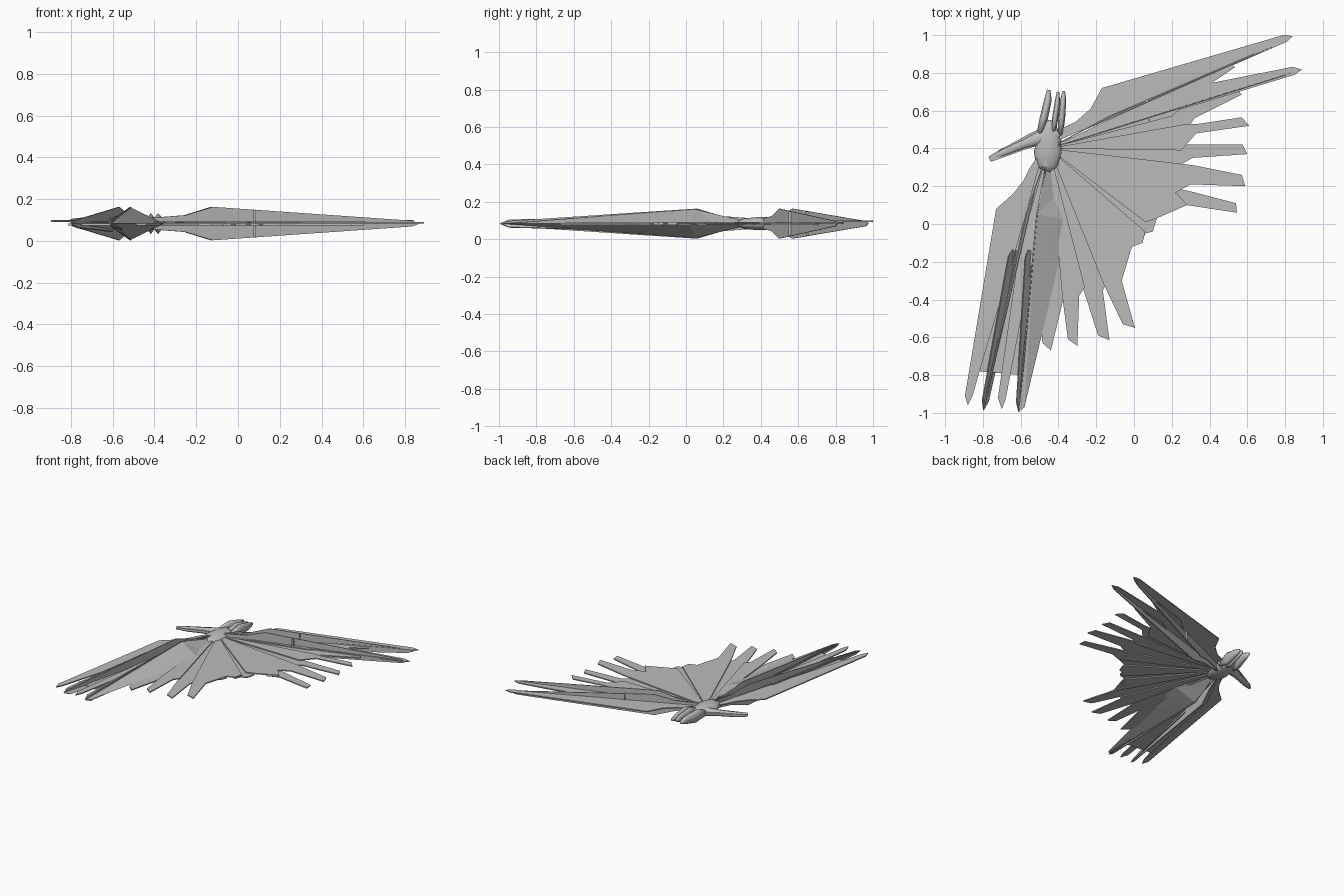
import bpy, bmesh, math
from mathutils import Vector

C = 0.083                      # mid height of the whole model
HUB = Vector((-0.45, 0.40))
grey = bpy.data.materials.new("grey")
grey.diffuse_color = (0.5, 0.5, 0.5, 1)


def finish(name, bm, smooth=False):
    bmesh.ops.recalc_face_normals(bm, faces=bm.faces)
    me = bpy.data.meshes.new(name)
    bm.to_mesh(me)
    bm.free()
    me.materials.append(grey)
    ob = bpy.data.objects.new(name, me)
    bpy.context.collection.objects.link(ob)
    if smooth:
        for p in me.polygons:
            p.use_smooth = True
    return ob


def solid(name, outline, offset):
    """Extrude a 3D outline by an offset vector, centred on the outline."""
    bm = bmesh.new()
    d = Vector(offset)
    f = bm.faces.new([bm.verts.new(Vector(p) - d / 2) for p in outline])
    r = bmesh.ops.extrude_face_region(bm, geom=[f])
    bmesh.ops.translate(bm, vec=d, verts=[v for v in r["geom"] if isinstance(v, bmesh.types.BMVert)])
    return finish(name, bm)


def plate(name, pts, z=C, t=0.008):
    return solid(name, [(x, y, z) for x, y in pts], (0, 0, t))


def fin(name, peak, tip, h=0.08):
    """Upright feather blade: narrow at the hub, widest at the elbow, pointed at the tip."""
    s, p, t = HUB, Vector(peak), Vector(tip)
    side = (t - p).normalized()
    near = t - side * 0.04
    prof = [(s, 0.025), (s.lerp(p, 0.6), 0.04), (p, h), (near, 0.014)]
    out = [(q.x, q.y, C + w) for q, w in prof] + [(t.x, t.y, C)]
    out += [(q.x, q.y, C - w) for q, w in reversed(prof)]
    return solid(name, out, (-side.y * 0.006, side.x * 0.006, 0))


def rolled_blade(name, root, tip, w0, w1, roll):
    """Long feather tilted about its own axis."""
    a, b = Vector((*root, C)), Vector((*tip, C))
    d = (b - a).normalized()
    flat = Vector((-d.y, d.x, 0))
    across = flat * math.cos(roll) - Vector((0, 0, math.sin(roll)))
    n = d.cross(across)
    e = b - d * 0.05
    pts = [a - across * w0 * 0.6, a + d * 0.04 - across * w0, e - across * w1, b,
           e + across * w1, a + d * 0.04 + across * w0, a + across * w0 * 0.6]
    return solid(name, pts, n * 0.006)


def tube(name, stations, sides=10):
    """Rounded limb through (x, y, half width, half height) stations."""
    bm = bmesh.new()
    d = (Vector(stations[-1][:2]) - Vector(stations[0][:2])).normalized()
    rings = []
    for x, y, w, h in stations:
        rings.append([bm.verts.new((x - d.y * w * math.cos(a), y + d.x * w * math.cos(a), C + h * math.sin(a)))
                      for a in (2 * math.pi * i / sides for i in range(sides))])
    for r, q in zip(rings, rings[1:]):
        for i in range(sides):
            j = (i + 1) % sides
            bm.faces.new((r[i], r[j], q[j], q[i]))
    bm.faces.new(rings[0])
    bm.faces.new(rings[-1])
    return finish(name, bm, True)


# fan feathers: notch, tip corner, tip corner, notch
fan = [
    [(-0.50, -0.40), (-0.485, -0.63), (-0.44, -0.67), (-0.37, -0.38)],
    [(-0.38, -0.38), (-0.35, -0.61), (-0.30, -0.645), (-0.29, -0.38), (-0.26, -0.335)],
    [(-0.27, -0.34), (-0.19, -0.59), (-0.13, -0.615), (-0.165, -0.35), (-0.15, -0.32)],
    [(-0.16, -0.32), (-0.06, -0.53), (0.005, -0.55), (-0.065, -0.30), (-0.02, -0.15)],
    [(-0.07, -0.27), (-0.08, -0.19), (-0.03, -0.17), (-0.01, -0.12)],
    [(-0.03, -0.17), (-0.01, -0.12), (0.045, -0.10), (0.06, -0.04)],
    [(0.04, -0.10), (0.06, -0.05), (0.10, -0.04), (0.12, 0.03)],
    [(0.06, 0.01), (0.12, 0.03), (0.28, 0.10), (0.23, 0.16)],
    [(0.20, 0.07), (0.28, 0.10), (0.545, 0.06), (0.54, 0.11), (0.31, 0.17), (0.22, 0.19)],
    [(0.21, 0.16), (0.30, 0.21), (0.59, 0.20), (0.57, 0.26), (0.32, 0.31), (0.24, 0.32)],
    [(0.24, 0.31), (0.31, 0.35), (0.60, 0.37), (0.575, 0.42), (0.32, 0.42), (0.25, 0.42)],
    [(0.25, 0.39), (0.33, 0.48), (0.61, 0.52), (0.57, 0.565), (0.34, 0.53), (0.28, 0.53)],
    [(0.25, 0.45), (0.32, 0.56), (0.57, 0.685), (0.55, 0.71), (0.30, 0.66), (0.20, 0.60)],
    [(0.20, 0.57), (0.43, 0.76), (0.535, 0.83), (0.51, 0.85), (0.20, 0.75), (0.10, 0.66)],
]
for i, pts in enumerate(fan):
    plate(f"fan_feather_{i + 1}", [tuple(HUB)] + pts, C + (0.006 if i % 2 else -0.004))

# right wing: leading blade, second blade, upright fins
plate("right_leading_blade", [(-0.45, 0.42), (-0.40, 0.50), (-0.31, 0.54), (-0.23, 0.61), (-0.17, 0.72),
                              (0.79, 1.0), (0.84, 0.995), (0.81, 0.965), (0.43, 0.80), (0.07, 0.65)], C + 0.012)
plate("right_second_blade", [(-0.45, 0.40), (0.07, 0.65), (0.40, 0.745), (0.84, 0.832), (0.89, 0.818),
                             (0.85, 0.79), (0.08, 0.555)], C + 0.004)
fin("right_fin_front", (-0.12, 0.50), (0.87, 0.81))
fin("right_fin_back", (-0.13, 0.57), (0.81, 0.975))
for i, (x, y) in enumerate([(0.08, 0.555), (0.07, 0.65)]):
    solid(f"right_fin_collar_{i + 1}", [(x - 0.006, y, C - 0.064), (x + 0.006, y, C - 0.064),
                                        (x + 0.006, y, C + 0.064), (x - 0.006, y, C + 0.064)], (0, 0.016, 0))

# left wing: outer blade, covering web, inner light blade
plate("left_leading_blade", [(-0.47, 0.42), (-0.55, 0.30), (-0.585, 0.23), (-0.64, 0.16), (-0.73, 0.08),
                             (-0.895, -0.91), (-0.88, -0.96), (-0.855, -0.91), (-0.80, -0.72), (-0.63, -0.15)], C + 0.012)
plate("left_web", [(-0.47, 0.38), (-0.66, 0.0), (-0.815, -0.78), (-0.60, -0.80), (-0.44, -0.30), (-0.40, 0.1)], C - 0.004)
plate("left_inner_blade", [(-0.46, 0.38), (-0.61, -0.15), (-0.72, -0.92), (-0.70, -0.98), (-0.68, -0.93),
                           (-0.53, -0.15)], C + 0.006)
rolled_blade("left_rolled_blade_outer", (-0.625, -0.14), (-0.797, -0.985), 0.05, 0.026, math.radians(50))
rolled_blade("left_rolled_blade_inner", (-0.54, -0.14), (-0.61, -0.995), 0.05, 0.026, math.radians(50))
fin("left_fin_outer", (-0.57, 0.06), (-0.797, -0.98))
fin("left_fin_inner", (-0.515, 0.05), (-0.61, -0.99))

# left wing inner shoulder: ridged wedge, same above and below
bm = bmesh.new()
rim = [bm.verts.new((x, y, C)) for x, y in [(-0.45, 0.36), (-0.41, 0.15), (-0.355, 0.02), (-0.42, -0.30),
                                            (-0.58, -0.97), (-0.61, -0.99)]]
for s in (1, -1):
    ridge = bm.verts.new((-0.515, 0.05, C + s * 0.078))
    for a, b in zip(rim, rim[1:]):
        bm.faces.new((a, b, ridge))
finish("left_shoulder", bm)

# central body, pointed arm and rear prongs
tube("body", [(-0.46, 0.27, 0.01, 0.01), (-0.46, 0.31, 0.06, 0.028), (-0.455, 0.38, 0.075, 0.036),
              (-0.45, 0.45, 0.065, 0.036), (-0.45, 0.52, 0.04, 0.025), (-0.45, 0.55, 0.01, 0.01)], 14)
tube("pointed_arm", [(-0.765, 0.345, 0.012, 0.008), (-0.70, 0.375, 0.022, 0.018), (-0.58, 0.425, 0.026, 0.022),
                     (-0.50, 0.455, 0.04, 0.03), (-0.42, 0.47, 0.035, 0.03), (-0.37, 0.48, 0.01, 0.01)])
plate("arm_blade", [(-0.77, 0.35), (-0.75, 0.37), (-0.55, 0.48), (-0.46, 0.525), (-0.44, 0.44), (-0.56, 0.40),
                    (-0.755, 0.33)], C + 0.008)
for i, (x0, x1, y1, w) in enumerate([(-0.50, -0.455, 0.71, 0.022), (-0.43, -0.405, 0.70, 0.016),
                                     (-0.39, -0.375, 0.705, 0.018)]):
    tube(f"rear_prong_{i + 1}", [(x0, 0.47, w * 0.8, 0.02), ((x0 + x1) / 2, 0.56, w, 0.05),
                                 (x1, y1 - 0.05, w * 0.9, 0.03), (x1 + 0.003, y1, w * 0.4, 0.01)], 8)
